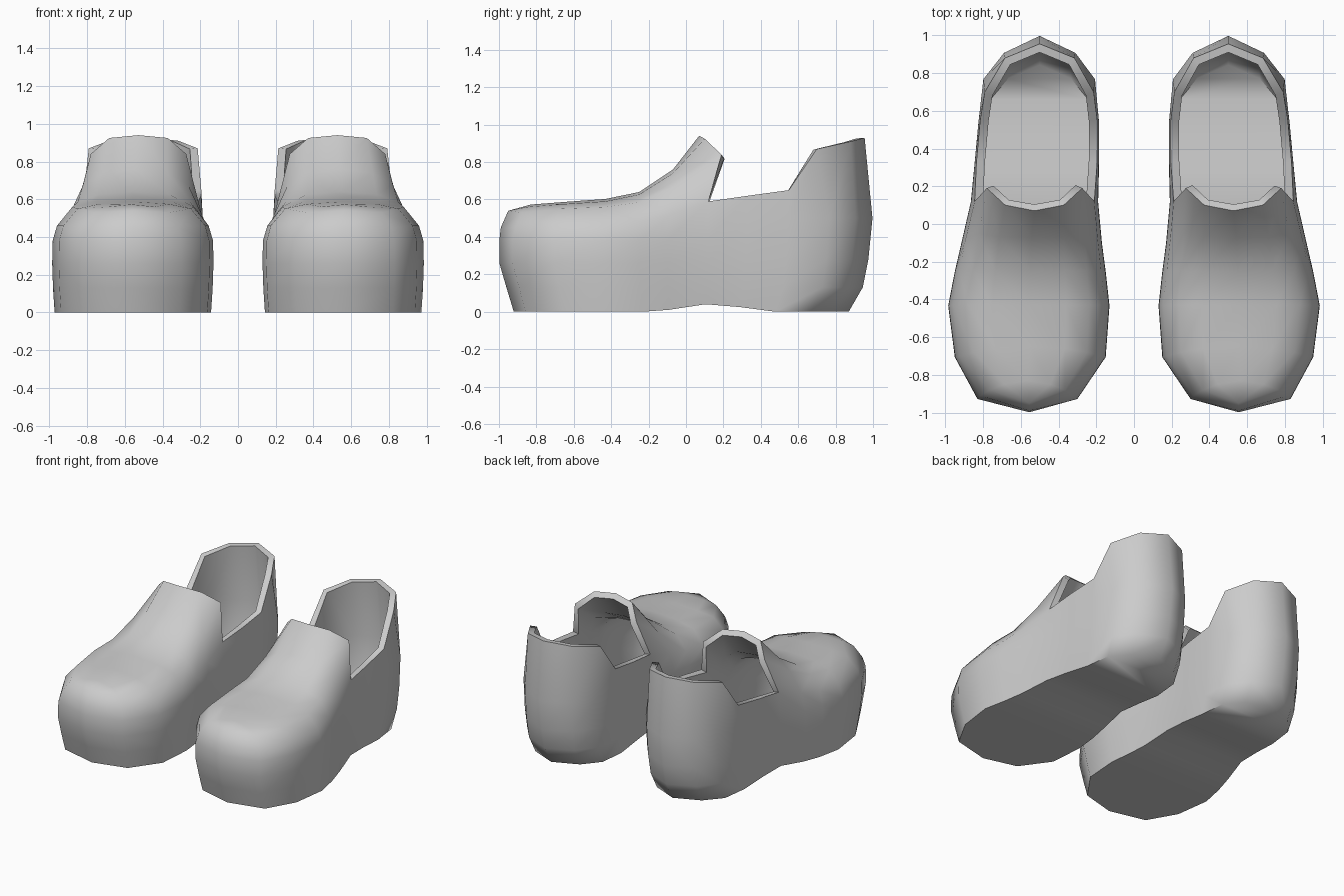
import bpy, bmesh

if "Cube" in bpy.data.objects:
    bpy.data.objects.remove(bpy.data.objects["Cube"])

# Stations toe to heel: y, inner x, outer x, sole z, edge y, edge z
TIP = (-0.99, 0.555, 0.555, 0.0, -0.99, 0.45)
HEEL = (1.0, 0.5, 0.5, 0.0, 0.955, 0.93)
STATIONS = [
    (-0.92, 0.30, 0.83, 0.0, -0.91, 0.45),
    (-0.70, 0.15, 0.95, 0.0, -0.70, 0.46),
    (-0.43, 0.13, 0.985, 0.0, -0.43, 0.46),
    (-0.25, 0.15, 0.95, 0.0, -0.25, 0.48),
    (-0.10, 0.17, 0.915, 0.01, -0.08, 0.52),
    (0.12, 0.19, 0.865, 0.04, 0.12, 0.59),
    (0.33, 0.185, 0.845, 0.025, 0.33, 0.62),
    (0.55, 0.185, 0.825, 0.0, 0.55, 0.65),
    (0.77, 0.205, 0.80, 0.0, 0.70, 0.87),
    (0.91, 0.31, 0.69, 0.0, 0.88, 0.91),
]
# Upper over the foot, for the first six stations: (y, z) at corner, mid, centre
UPPER = [
    ((-0.88, 0.53), (-0.85, 0.56), (-0.83, 0.573)),
    ((-0.68, 0.55), (-0.66, 0.575), (-0.65, 0.587)),
    ((-0.43, 0.56), (-0.43, 0.59), (-0.43, 0.603)),
    ((-0.25, 0.585), (-0.25, 0.627), (-0.25, 0.64)),
    ((-0.05, 0.675), (-0.07, 0.74), (-0.07, 0.76)),
    ((0.19, 0.84), (0.10, 0.925), (0.07, 0.94)),
]
# Wall levels: z at front, z at back, width scale, length scale front, back
LEVELS = [(0, 0, 0.97, 0.93, 0.87), (0.13, 0.13, 0.99, 0.97, 0.945),
          (0.26, 0.28, 1.0, 1.008, 0.975), (0.38, 0.5, 0.995, 1.008, 0.997)]

bm = bmesh.new()


def column(station, side, front):
    y, xl, xr, sole, edge_y, edge_z = station
    cx, half = (xl + xr) / 2, (xr - xl) / 2
    pts = []
    for i, (zf, zb, sx, sf, sb) in enumerate(LEVELS):
        z = sole if i == 0 else (zf if front else zb)
        pts.append((cx + side * half * sx, y * (sf if y < 0 else sb), z))
    pts.append((cx + side * half * (0.94 if front else 0.97), edge_y, edge_z))
    return [bm.verts.new(p) for p in pts]


tip, heel = column(TIP, 0, True), column(HEEL, 0, False)
left = [column(s, -1, i < 6) for i, s in enumerate(STATIONS)]
right = [column(s, 1, i < 6) for i, s in enumerate(STATIONS)]

# Side wall
ring = [tip] + right + [heel] + left[::-1]
for a, b in zip(ring, ring[1:] + ring[:1]):
    for k in range(4):
        bm.faces.new((a[k], b[k], b[k + 1], a[k + 1]))

# Sole
bm.faces.new((tip[0], left[0][0], right[0][0]))
bm.faces.new((heel[0], right[-1][0], left[-1][0]))
for i in range(len(left) - 1):
    bm.faces.new((left[i][0], left[i + 1][0], right[i + 1][0], right[i][0]))

# Arched upper and tongue
arches = []
for i, (corner, mid, top) in enumerate(UPPER):
    xl, w = STATIONS[i][1], STATIONS[i][2] - STATIONS[i][1]
    row = [left[i][4]]
    for f, (y, z) in zip((0.125, 0.27, 0.5, 0.73, 0.875), (corner, mid, top, mid, corner)):
        row.append(bm.verts.new((xl + w * f, y, z)))
    arches.append(row + [right[i][4]])
for a, b in zip(arches, arches[1:]):
    for k in range(6):
        bm.faces.new((a[k], a[k + 1], b[k + 1], b[k]))

# Toe cap
cap = bm.verts.new((0.555, -0.95, 0.54))
first = arches[0]
bm.faces.new((tip[4], cap, first[1], first[0]))
bm.faces.new((tip[4], first[6], first[5], cap))
for k in range(1, 5):
    bm.faces.new((cap, first[k + 1], first[k]))

bmesh.ops.recalc_face_normals(bm, faces=bm.faces[:])
# Make sure the normals point outward (sole faces down)
bm.normal_update()
if min(bm.faces, key=lambda f: f.calc_center_median().z).normal.z > 0:
    bmesh.ops.reverse_faces(bm, faces=bm.faces[:])
mesh = bpy.data.meshes.new("clog_pair")
bm.to_mesh(mesh)
bm.free()
shoe = bpy.data.objects.new("clog_pair", mesh)
bpy.context.collection.objects.link(shoe)
bpy.context.view_layer.objects.active = shoe
shoe.select_set(True)

# Wall thickness and the second shoe
solid = shoe.modifiers.new("thickness", 'SOLIDIFY')
solid.thickness, solid.offset = 0.045, -1
mirror = shoe.modifiers.new("pair", 'MIRROR')
mirror.use_mirror_merge = False
for name in ("thickness", "pair"):
    bpy.ops.object.modifier_apply(modifier=name)
bpy.ops.object.shade_smooth_by_angle(angle=1.25)
